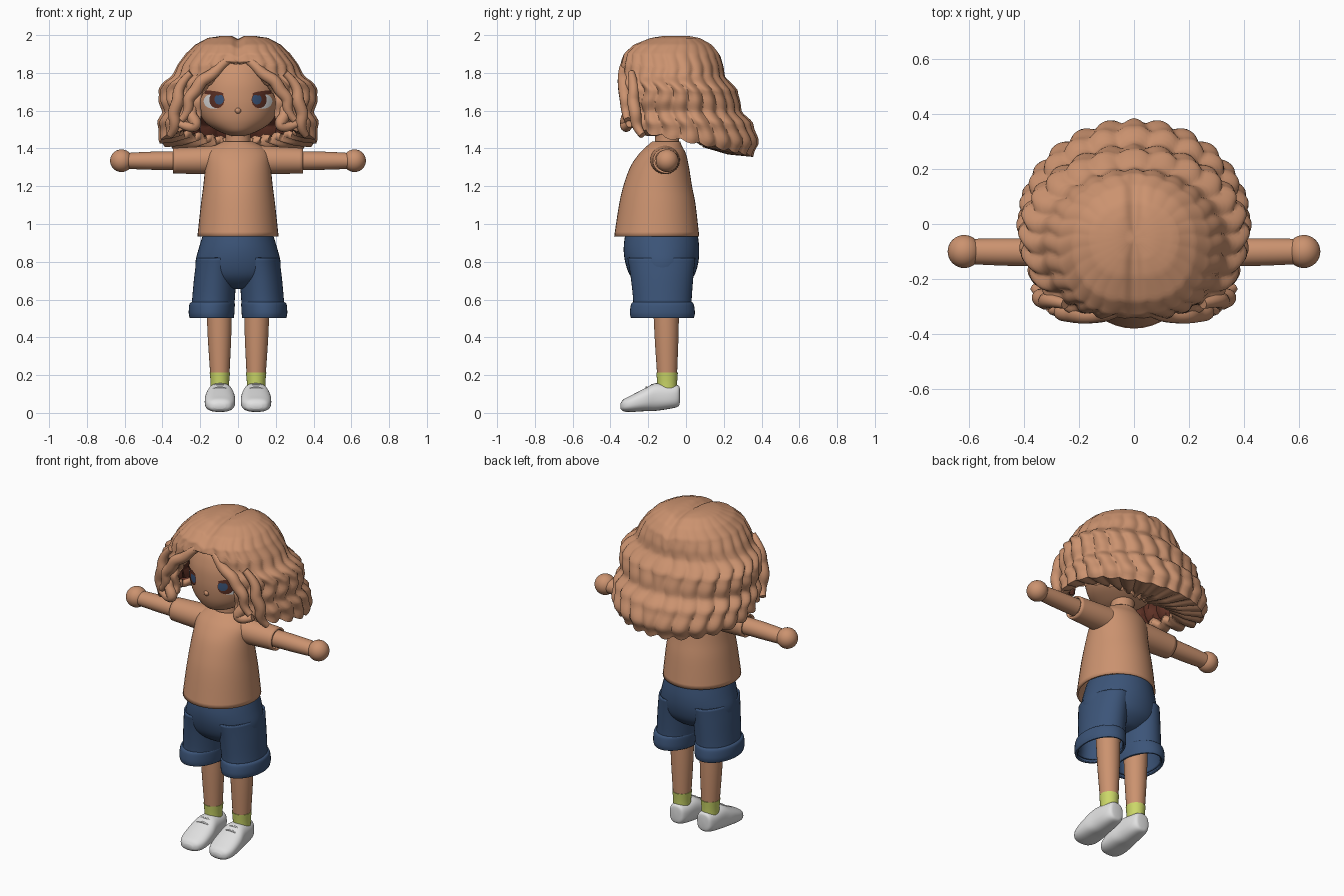
import bpy, bmesh, math
from math import sin, cos, pi, exp

cube = bpy.data.objects.get("Cube")
if cube:
    bpy.data.objects.remove(cube, do_unlink=True)


def material(name, rgb):
    m = bpy.data.materials.new(name)
    m.use_nodes = True
    m.diffuse_color = (*rgb, 1)
    bsdf = next(n for n in m.node_tree.nodes if n.type == 'BSDF_PRINCIPLED')
    bsdf.inputs["Base Color"].default_value = (*rgb, 1)
    return m


TAN = material("warm tan", (0.6, 0.29, 0.16))
DENIM = material("denim blue", (0.045, 0.09, 0.19))
WHITE = material("soft white", (0.75, 0.75, 0.75))
LIME = material("sock lime", (0.6, 0.68, 0.14))
BROWN = material("dark brown", (0.11, 0.03, 0.018))


def finish(name, bm, mats, mirror=False, thick=0.0):
    """Turn a bmesh into a smooth object with optional mirror and thickness."""
    bmesh.ops.remove_doubles(bm, verts=bm.verts, dist=0.0002)
    bmesh.ops.recalc_face_normals(bm, faces=bm.faces)
    mid = sum((v.co for v in bm.verts), bm.verts[:][0].co * 0) / len(bm.verts)
    if sum(f.normal.dot(f.calc_center_median() - mid) for f in bm.faces) < 0:
        bmesh.ops.reverse_faces(bm, faces=bm.faces)
    me = bpy.data.meshes.new(name)
    bm.to_mesh(me)
    bm.free()
    for m in mats:
        me.materials.append(m)
    me.shade_smooth()
    me.set_sharp_from_angle(angle=math.radians(50))
    ob = bpy.data.objects.new(name, me)
    bpy.context.collection.objects.link(ob)
    if thick:
        s = ob.modifiers.new("thickness", 'SOLIDIFY')
        s.thickness, s.offset = thick, -1
        s.material_offset = len(mats) - 1
    if mirror:
        ob.modifiers.new("mirror", 'MIRROR')
    return ob


def smooth_rings(rings, sub=5):
    """Catmull-Rom resampling of a list of tuples."""
    out, n = [], len(rings)
    for i in range(n - 1):
        p = [rings[max(0, min(n - 1, i + d))] for d in (-1, 0, 1, 2)]
        for k in range(sub):
            t = k / sub
            out.append(tuple(0.5 * (2 * b + (c - a) * t + (2 * a - 5 * b + 4 * c - d) * t * t
                                    + (3 * b - a - 3 * c + d) * t ** 3) for a, b, c, d in zip(*p)))
    return out + [rings[-1]]


def lookup(table, z):
    """Linear lookup in rows sorted by their first value."""
    rows = sorted(table)
    z = max(rows[0][0], min(rows[-1][0], z))
    for a, b in zip(rows, rows[1:]):
        if z <= b[0]:
            t = (z - a[0]) / max(b[0] - a[0], 1e-6)
            return [p + (q - p) * t for p, q in zip(a, b)]


def spow(v, e):
    return math.copysign(abs(v) ** e, v)


def skin_grid(bm, rows, closed):
    for r0, r1 in zip(rows, rows[1:]):
        n = len(r0)
        for j in range(n if closed else n - 1):
            k = (j + 1) % n
            bm.faces.new((r0[j], r0[k], r1[k], r1[j]))


def loft(name, rings, mat, axis='z', power=1.0, caps=True, segs=40, **kw):
    """Ring: position along the axis, two centre values, two radii."""
    bm, rows = bmesh.new(), []
    for t, a, b, ra, rb in smooth_rings(rings):
        row = []
        for j in range(segs):
            w = 2 * pi * j / segs
            p = a + max(ra, .001) * spow(cos(w), power)
            q = b + max(rb, .001) * spow(sin(w), power)
            row.append(bm.verts.new({'z': (p, q, t), 'x': (t, p, q), 'y': (p, t, q)}[axis]))
        rows.append(row)
    skin_grid(bm, rows, True)
    if caps:
        bm.faces.new(rows[0])
        bm.faces.new(rows[-1])
    return finish(name, bm, [mat], **kw)


def ball(name, centre, r, mat, mirror=False):
    bm = bmesh.new()
    bmesh.ops.create_uvsphere(bm, u_segments=32, v_segments=20, radius=r)
    bmesh.ops.translate(bm, verts=bm.verts, vec=centre)
    return finish(name, bm, [mat], mirror)


def strands(name, paths, radius, mat):
    """Tapered tubes, one on each side."""
    cu = bpy.data.curves.new(name, 'CURVE')
    cu.dimensions, cu.bevel_depth, cu.bevel_resolution = '3D', radius, 4
    cu.use_fill_caps, cu.resolution_u = True, 6
    for path in paths:
        for side in (1, -1):
            sp = cu.splines.new('NURBS')
            sp.points.add(len(path) - 1)
            for i, (x, y, z) in enumerate(path):
                sp.points[i].co = (side * x, y, z, 1)
                sp.points[i].radius = 0.55 + 0.45 * sin(pi * i / (len(path) - 1))
            sp.order_u, sp.use_endpoint_u = 4, True
    cu.materials.append(mat)
    bpy.context.collection.objects.link(bpy.data.objects.new(name, cu))


# Head, nose and neck
HEAD = [(1.465, 0, -.16, .03, .04), (1.485, 0, -.15, .09, .11), (1.53, 0, -.12, .165, .17),
        (1.59, 0, -.1, .205, .205), (1.67, 0, -.09, .22, .22), (1.76, 0, -.08, .215, .22),
        (1.85, 0, -.07, .18, .19), (1.92, 0, -.06, .1, .1)]
loft("head", HEAD, TAN, segs=64)
FACE = smooth_rings(HEAD)


def face_y(x, z):
    _, _, cy, rx, ry = lookup(FACE, z)
    return cy - ry * math.sqrt(max(0, 1 - (x / rx) ** 2))


ball("nose", (0, face_y(0, 1.6) + .004, 1.6), .016, TAN)
loft("neck", [(1.38, 0, -.1, .075, .07), (1.44, 0, -.1, .066, .064), (1.54, 0, -.1, .07, .07)], TAN)


# Eyes: thin plates that follow the face
def face_plate(name, x, z, rx, rz, tilt, lift, mat):
    bm, rows = bmesh.new(), []
    for k in range(5):
        row = []
        for j in range(24):
            w = 2 * pi * j / 24
            px = x + rx * k / 4 * cos(w)
            pz = z + rz * k / 4 * sin(w) + tilt * (px - x)
            row.append(bm.verts.new((px, face_y(px, pz) - lift, pz)))
        rows.append(row)
    skin_grid(bm, rows, True)
    bmesh.ops.remove_doubles(bm, verts=bm.verts, dist=0.0002)
    finish(name, bm, [mat], mirror=True)


face_plate("eye_white", .13, 1.65, .052, .04, 0, .002, WHITE)
face_plate("eye_iris", .112, 1.657, .04, .044, 0, .004, BROWN)
face_plate("eye_pupil", .1, 1.66, .025, .027, 0, .006, DENIM)
face_plate("eye_lash", .135, 1.694, .06, .011, .1, .007, BROWN)

# Hair shell: height, half width, front y, back y
HAIR = [(2.0, 0, -.05, -.05), (1.997, .08, -.12, .02), (1.985, .16, -.19, .08),
        (1.95, .225, -.28, .14), (1.9, .28, -.335, .185), (1.84, .32, -.35, .2),
        (1.78, .355, -.35, .21), (1.75, .395, -.355, .235), (1.71, .425, -.345, .275),
        (1.65, .418, -.35, .285), (1.59, .405, -.345, .3), (1.54, .425, -.355, .35),
        (1.48, .425, -.35, .375), (1.42, .41, -.34, .385), (1.35, .37, -.31, .35)]
# Half width of the face opening by height
OPENING = [(1.5, .21), (1.6, .205), (1.7, .2), (1.75, .18), (1.8, .13), (1.85, .08), (1.875, 0)]


def hair_point(u, th):
    a = min(th, 2 * pi - th)
    c, s = cos(th), sin(th)
    back = (1 - c) / 2
    lobe = 1 - abs(cos(12 * a + .35 * sin(25 * u)))
    bottom = 1.525 - .17 * back ** .8 + .018 * lobe
    z = 2 - (2 - bottom) * u ** 1.5
    _, w, yf, yb = lookup(HAIR, z)
    k = (1 - .055 * min(1, 1.6 * u) * lobe) * (1 + .012 * u * sin(62 * z))
    e = 1 - .25 * max(0, c)
    x = w * k * spow(s, e)
    y = (yf + yb) / 2 - (yb - yf) / 2 * k * spow(c, e)
    z -= .02 * exp(-(x / .025) ** 2) * max(0, min(1, (z - 1.75) / .1))
    return x, y, z, back


ROWS, COLS = 56, 192
bm, rows = bmesh.new(), []
for i in range(ROWS + 3):
    u = min(1, i / ROWS)
    zf = 2 - .475 * u ** 1.5
    gap = lookup(OPENING, zf)[1] / max(.05, lookup(HAIR, zf)[1])
    start = math.asin(min(1, gap) ** 1.3)
    under = max(0, i - ROWS)
    row = []
    for j in range(COLS + 1):
        x, y, z, back = hair_point(u, start + (2 * pi - 2 * start) * j / COLS)
        k = 1 - .33 * under * back
        row.append(bm.verts.new((x * k, -.05 + (y + .05) * k, z + .013 * under ** 2 * back)))
    rows.append(row)
skin_grid(bm, rows, False)
bmesh.ops.dissolve_degenerate(bm, dist=0.0002, edges=bm.edges)
hair = finish("hair", bm, [TAN, BROWN], thick=.04)
hair.modifiers["thickness"].material_offset_rim = 0

# Wavy locks framing the face
strands("front_locks", [
    [(.02, -.3, 1.885), (.09, -.325, 1.85), (.12, -.33, 1.79), (.2, -.33, 1.765),
     (.22, -.325, 1.7), (.28, -.32, 1.66), (.25, -.32, 1.6), (.3, -.31, 1.55)],
    [(.25, -.29, 1.8), (.33, -.27, 1.72), (.3, -.29, 1.66), (.36, -.26, 1.58),
     (.32, -.27, 1.52), (.36, -.23, 1.47)],
    [(.22, -.29, 1.64), (.27, -.31, 1.58), (.2, -.32, 1.54), (.24, -.32, 1.5),
     (.31, -.3, 1.53)]], .034, TAN)

# Shirt, sleeves, arms and hands
loft("shirt", [(.935, 0, -.155, .215, .225), (1.1, 0, -.152, .197, .203), (1.2, 0, -.15, .184, .182),
               (1.3, 0, -.14, .174, .156), (1.37, 0, -.125, .167, .125), (1.41, 0, -.115, .13, .095),
               (1.437, 0, -.105, .08, .074)], TAN, caps=False, thick=.012)
loft("sleeve", [(.08, -.112, 1.34, .08, .078), (.2, -.11, 1.337, .076, .073),
                (.345, -.107, 1.335, .068, .067)], TAN, 'x', caps=False, mirror=True, thick=.012)
loft("arm", [(.22, -.104, 1.335, .052, .051), (.45, -.102, 1.335, .05, .048),
             (.59, -.1, 1.334, .046, .042)], TAN, 'x', mirror=True)
ball("hand", (.617, -.1, 1.335), .06, TAN, mirror=True)

# Shorts with turned cuffs
loft("shorts_hips", [(.96, 0, -.13, .18, .19), (.87, 0, -.13, .208, .2), (.79, 0, -.128, .226, .192),
                     (.72, 0, -.126, .21, .165), (.67, 0, -.125, .13, .11), (.655, 0, -.125, .05, .06)],
     DENIM)
loft("shorts_leg", [(.82, .108, -.13, .11, .18), (.72, .12, -.127, .112, .166),
                    (.6, .13, -.125, .113, .155), (.52, .136, -.125, .114, .155)],
     DENIM, caps=False, mirror=True, thick=.01)
loft("shorts_cuff", [(.587, .132, -.125, .112, .155), (.575, .137, -.125, .12, .166),
                     (.53, .14, -.125, .121, .172), (.503, .139, -.125, .117, .167)],
     DENIM, caps=False, mirror=True, thick=.012)

# Legs, socks and shoes
loft("leg", [(.62, .1, -.106, .069, .07), (.4, .098, -.103, .062, .063), (.19, .096, -.1, .05, .052)],
     TAN, mirror=True)
loft("sock", [(.1, .096, -.1, .048, .052), (.16, .096, -.1, .049, .053), (.213, .096, -.1, .054, .057)],
     LIME, mirror=True)
loft("shoe", [(-.032, .093, .09, .02, .03), (-.04, .093, .09, .045, .055), (-.08, .093, .086, .06, .063),
              (-.16, .094, .084, .07, .073), (-.22, .095, .069, .08, .06), (-.29, .096, .049, .078, .044),
              (-.33, .097, .04, .06, .032), (-.346, .097, .036, .03, .015)],
     WHITE, 'y', power=.8, mirror=True)
strands("shoe_laces", [[(.055, y, z - .012), (.08, y, z), (.11, y, z), (.135, y, z - .012)]
                       for y, z in ((-.18, .152), (-.21, .138))], .006, WHITE)
